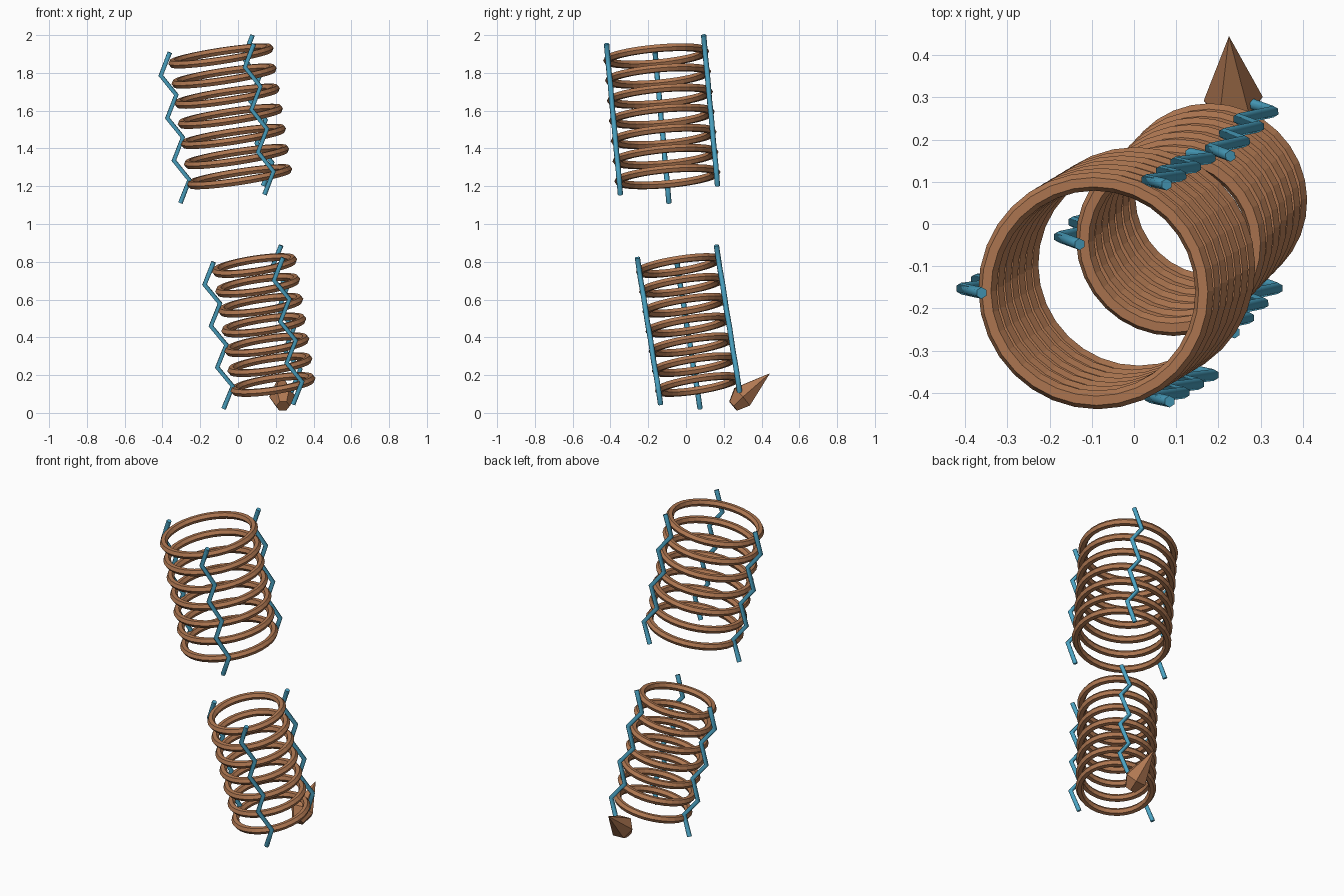
import bpy
import bmesh
from math import cos, sin, radians
from mathutils import Vector, Matrix

cube = bpy.data.objects.get("Cube")
if cube:
    bpy.data.objects.remove(cube, do_unlink=True)


def make_material(name, colour):
    mat = bpy.data.materials.new(name)
    mat.use_nodes = True
    mat.diffuse_color = (*colour, 1)
    mat.node_tree.nodes["Principled BSDF"].inputs["Base Color"].default_value = (*colour, 1)
    return mat


BROWN = make_material("copper_brown", (0.44, 0.19, 0.085))
TEAL = make_material("teal_blue", (0.07, 0.37, 0.55))


def frame(origin, axis):
    """Matrix whose z follows the axis and whose x stays in the front plane."""
    n = Vector(axis).normalized()
    u = Vector((n.z, 0, -n.x)).normalized()
    v = n.cross(u)
    m = Matrix((u, v, n)).transposed().to_4x4()
    m.translation = origin
    return m


def add_ring(name, matrix, radius, tube):
    bpy.ops.mesh.primitive_torus_add(major_radius=radius, minor_radius=tube,
                                     major_segments=32, minor_segments=6)
    ring = bpy.context.object
    ring.name = name
    ring.matrix_world = matrix
    ring.data.materials.append(BROWN)


def add_rod(name, matrix, points, thickness):
    curve = bpy.data.curves.new(name, "CURVE")
    curve.dimensions = "3D"
    curve.bevel_depth = thickness
    curve.bevel_resolution = 1
    curve.use_fill_caps = True
    spline = curve.splines.new("POLY")
    spline.points.add(len(points) - 1)
    for p, co in zip(spline.points, points):
        p.co = (*co, 1)
    rod = bpy.data.objects.new(name, curve)
    bpy.context.collection.objects.link(rod)
    rod.matrix_world = matrix
    curve.materials.append(TEAL)


def add_cage(name, top, axis, length, ring_radius, rod_radius, rod_top, rod_length):
    m = frame(top, axis)
    # seven stacked rings
    for i in range(7):
        add_ring(f"{name}_ring_{i + 1}",
                 m @ Matrix.Translation((0, 0, -length * i / 6)), ring_radius, 0.022)
    # three zigzag rods around the rings
    for side, angle in (("right", 180), ("back", 60), ("front", -60)):
        a = radians(angle)
        points = [(rod_radius * cos(a) + (0.033 if i % 2 == 0 else -0.033),
                   rod_radius * sin(a), rod_top - rod_length * i / 7) for i in range(8)]
        add_rod(f"{name}_{side}_rod", m, points, 0.014)


add_cage("upper_cage", (-0.09, -0.158, 1.89), (-0.154, -0.093, 1), 0.65, 0.26, 0.298, 0.06, 0.80)
add_cage("lower_cage", (0.088, -0.04, 0.78), (-0.154, -0.16, 1), 0.645, 0.206, 0.2445, 0.052, 0.785)

# faceted spike: blunt nose, wide shoulder, sharp tip
bm = bmesh.new()
nose, shoulder, tip = Vector((0.238, 0.25, 0.036)), Vector((0.235, 0.297, 0.085)), Vector((0.225, 0.445, 0.21))
turn = (tip - shoulder).to_track_quat("Z", "Y")
SIDES = 6
loops = []
for centre, radius in ((nose, 0.036), (shoulder, 0.07)):
    loops.append([bm.verts.new(centre + turn @ Vector((radius * cos(radians(60 * k)),
                                                       radius * sin(radians(60 * k)), 0)))
                  for k in range(SIDES)])
point = bm.verts.new(tip)
bm.faces.new(loops[0])
for k in range(SIDES):
    j = (k + 1) % SIDES
    bm.faces.new((loops[0][k], loops[0][j], loops[1][j], loops[1][k]))
    bm.faces.new((loops[1][k], loops[1][j], point))
bmesh.ops.recalc_face_normals(bm, faces=bm.faces)
mesh = bpy.data.meshes.new("heel_spike")
bm.to_mesh(mesh)
bm.free()
mesh.materials.append(BROWN)
bpy.context.collection.objects.link(bpy.data.objects.new("heel_spike", mesh))
